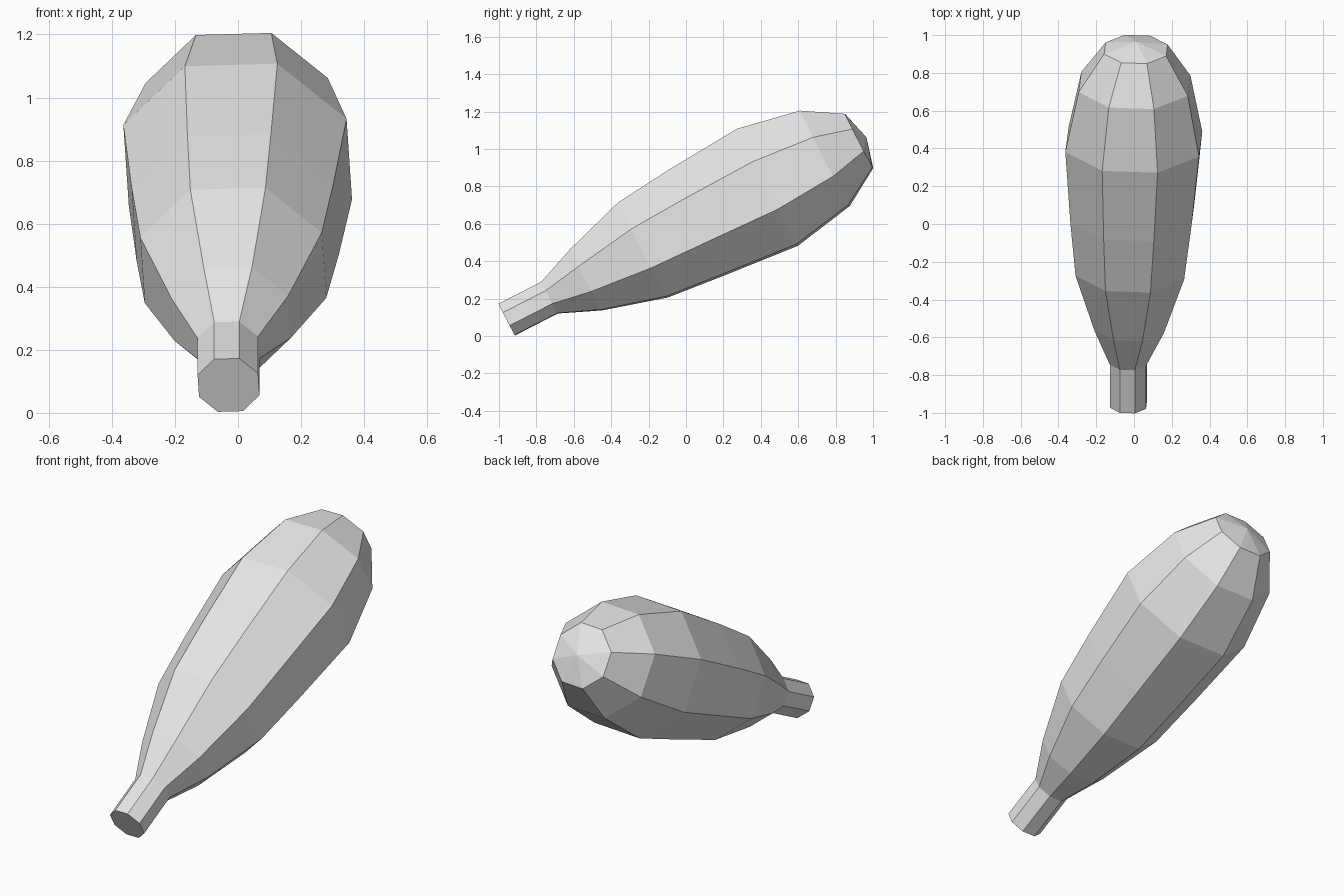
import bpy, bmesh, math
from mathutils import Vector

cube = bpy.data.objects.get("Cube")
if cube:
    bpy.data.objects.remove(cube, do_unlink=True)

# Plain grey material
grey = bpy.data.materials.new("light grey")
grey.use_nodes = True
colour = (0.8, 0.8, 0.8, 1)
grey.diffuse_color = colour
grey.node_tree.nodes["Principled BSDF"].inputs["Base Color"].default_value = colour

SIDES = 8
# Axes of the tilted cross-sections: across and up
ACROSS = Vector((1.02, -0.035, 0.028))
UP = Vector((-0.06, -0.458, 0.889))

# Sections along the leaning axis: centre x, y, z and distance to the flats
SECTIONS = [
    (-0.030, -0.958, 0.088, 0.094),  # neck end
    (-0.030, -0.730, 0.205, 0.094),  # neck base
    (-0.021, -0.535, 0.300, 0.181),
    (-0.015, -0.230, 0.460, 0.282),
    (-0.009, 0.055, 0.606, 0.314),
    (-0.001, 0.435, 0.795, 0.347),   # widest section
    (0.003, 0.742, 0.950, 0.283),
    (0.010, 0.925, 1.043, 0.161),    # rounded end
]
TIP = (0.012, 0.965, 1.062)

bm = bmesh.new()


def add_ring(x, y, z, apothem):
    """Octagon with flat top and bottom."""
    radius = apothem / math.cos(math.pi / SIDES)
    ring = []
    for i in range(SIDES):
        a = 2 * math.pi * (i + 0.5) / SIDES
        co = Vector((x, y, z)) + radius * (math.cos(a) * ACROSS + math.sin(a) * UP)
        ring.append(bm.verts.new(co))
    return ring


# Loft the sections, cap the neck and fan the rounded end
rings = [add_ring(*s) for s in SECTIONS]
for lower, upper in zip(rings, rings[1:]):
    for i in range(SIDES):
        j = (i + 1) % SIDES
        bm.faces.new((lower[i], lower[j], upper[j], upper[i]))
bm.faces.new(rings[0])
tip = bm.verts.new(TIP)
for i in range(SIDES):
    bm.faces.new((rings[-1][i], rings[-1][(i + 1) % SIDES], tip))
bmesh.ops.recalc_face_normals(bm, faces=bm.faces)

mesh = bpy.data.meshes.new("club_body")
bm.to_mesh(mesh)
bm.free()
mesh.materials.append(grey)
body = bpy.data.objects.new("club_body", mesh)
bpy.context.collection.objects.link(body)
